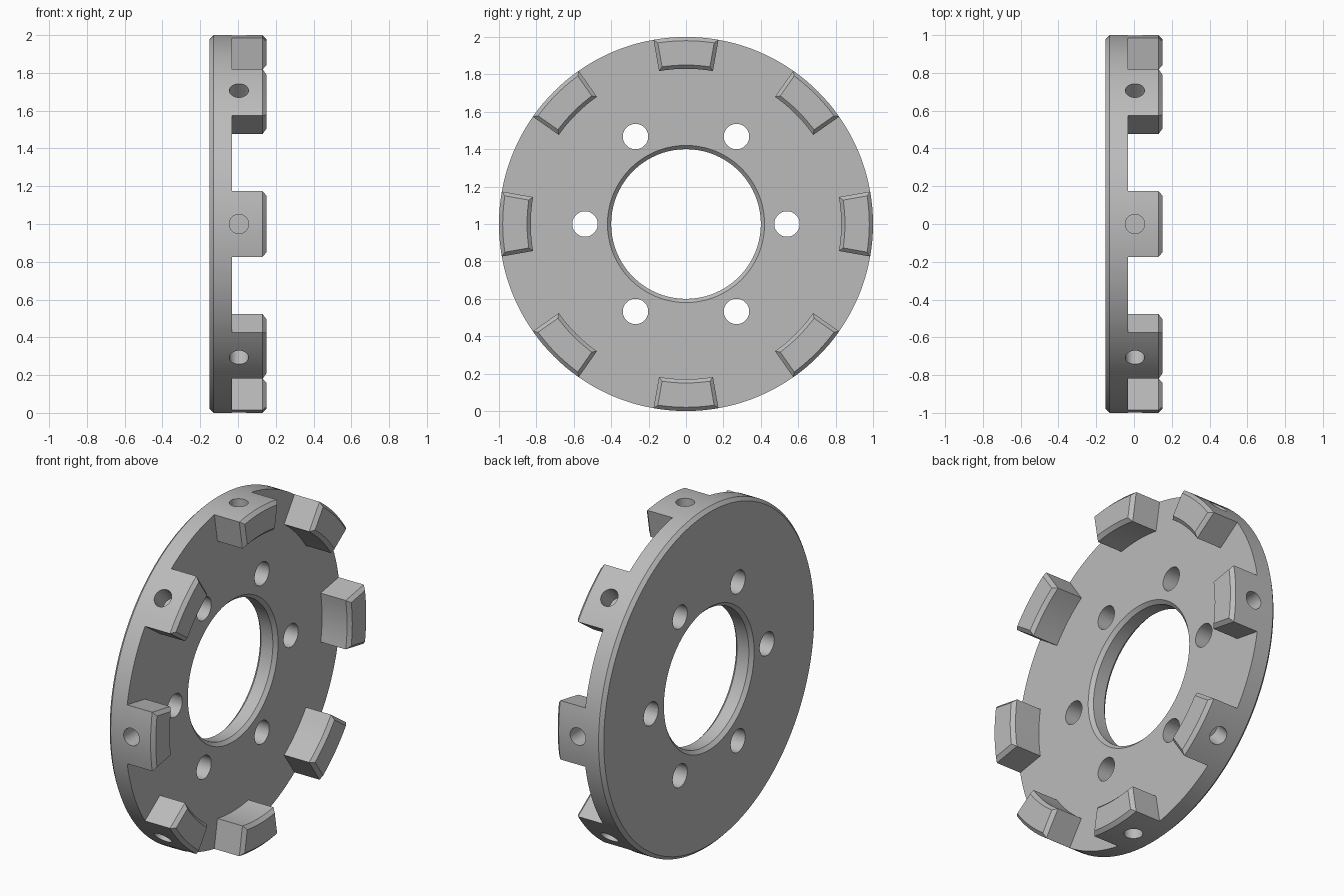
import bpy, bmesh
from math import cos, sin, pi, radians, atan2, hypot
from mathutils import Matrix, Vector

cube = bpy.data.objects.get("Cube")
if cube:
    bpy.data.objects.remove(cube, do_unlink=True)

SEGS = 144           # ring segments
TEETH = 8
PITCH = SEGS // TEETH
HALF = 4             # half tooth width in segments
FACE_X, TIP_X = -0.033, 0.15
INNER, OUTER = 0.83, 1.0
CH = 0.02            # chamfer size
AXIS = Vector((0, 0, 1))


def make_object(name, bm):
    bmesh.ops.recalc_face_normals(bm, faces=bm.faces)
    mesh = bpy.data.meshes.new(name)
    bm.to_mesh(mesh)
    bm.free()
    obj = bpy.data.objects.new(name, mesh)
    bpy.context.collection.objects.link(obj)
    return obj


def polar(x, r, a):
    return Vector((x, r * cos(a), 1 + r * sin(a)))


def extrude(bm, faces):
    geom = bmesh.ops.extrude_face_region(bm, geom=faces)["geom"]
    left = [f for f in faces if f.is_valid]
    if left:
        bmesh.ops.delete(bm, geom=left, context="FACES")
    return ([g for g in geom if isinstance(g, bmesh.types.BMFace)],
            [g for g in geom if isinstance(g, bmesh.types.BMVert)])


# Steel material
steel = bpy.data.materials.new("grey steel")
steel.use_nodes = True
colour = (0.5, 0.5, 0.5, 1)
steel.diffuse_color = colour
steel.node_tree.nodes["Principled BSDF"].inputs["Base Color"].default_value = colour

# Ring body: chamfered profile revolved around the x axis
profile = [(-0.15, 0.42), (-0.15, OUTER - CH), (-0.13, OUTER), (FACE_X, OUTER),
           (FACE_X, INNER), (FACE_X, 0.42), (FACE_X - CH, 0.40), (-0.13, 0.40)]
bm = bmesh.new()
rings = [[bm.verts.new(polar(x, r, 2 * pi * i / SEGS)) for x, r in profile]
         for i in range(SEGS)]
tooth_sets = [[] for _ in range(TEETH)]
for i in range(SEGS):
    a, b = rings[i], rings[(i + 1) % SEGS]
    for k in range(len(profile)):
        n = (k + 1) % len(profile)
        face = bm.faces.new((a[k], a[n], b[n], b[k]))
        if k == 3 and (i + HALF) % PITCH < 2 * HALF:
            tooth_sets[((i + HALF) // PITCH) % TEETH].append(face)

# Teeth: raise rim sectors, then chamfer their tips
for t, faces in enumerate(tooth_sets):
    bmesh.ops.recalc_face_normals(bm, faces=bm.faces)
    faces, verts = extrude(bm, faces)
    for v in verts:
        v.co.x = TIP_X - CH
    faces, verts = extrude(bm, faces)
    mid = 2 * pi * t / TEETH
    spin = Matrix.Rotation(-mid, 3, "X")
    for v in verts:
        local = spin @ (v.co - AXIS)
        a, r = atan2(local.z, local.y), hypot(local.y, local.z)
        r += CH if r < (INNER + OUTER) / 2 else -CH
        if abs(a) > radians(9.5):
            a -= (CH / r) * (1 if a > 0 else -1)
        v.co = polar(TIP_X, r, a + mid)
ring = make_object("toothed_ring", bm)
ring.data.materials.append(steel)

# Hole cutters: six bolt holes through the disc, one blind hole in each tooth
bm = bmesh.new()


def add_pin(centre, rotation, radius, depth):
    bmesh.ops.create_cone(bm, cap_ends=True, segments=40, radius1=radius, radius2=radius,
                          depth=depth, matrix=Matrix.Translation(centre) @ rotation)


along_x = Matrix.Rotation(pi / 2, 4, "Y")
for i in range(6):
    add_pin(polar(-0.09, 0.54, i * pi / 3), along_x, 0.068, 0.4)
for i in range(TEETH):
    a = 2 * pi * i / TEETH
    radial = Matrix.Rotation(a - pi / 2, 4, "X")
    add_pin(polar(0.005, 0.98, a), radial, 0.051, 0.2)
cutter = make_object("hole_cutter", bm)
cutter.data.materials.append(steel)

# Cut the holes and finish the shading
cut = ring.modifiers.new("holes", "BOOLEAN")
cut.operation = "DIFFERENCE"
cut.solver = "EXACT"
cut.object = cutter
bpy.ops.object.select_all(action="DESELECT")
bpy.context.view_layer.objects.active = ring
ring.select_set(True)
bpy.ops.object.modifier_apply(modifier=cut.name)
bpy.data.objects.remove(cutter, do_unlink=True)
bpy.ops.object.shade_smooth_by_angle(angle=radians(30))
